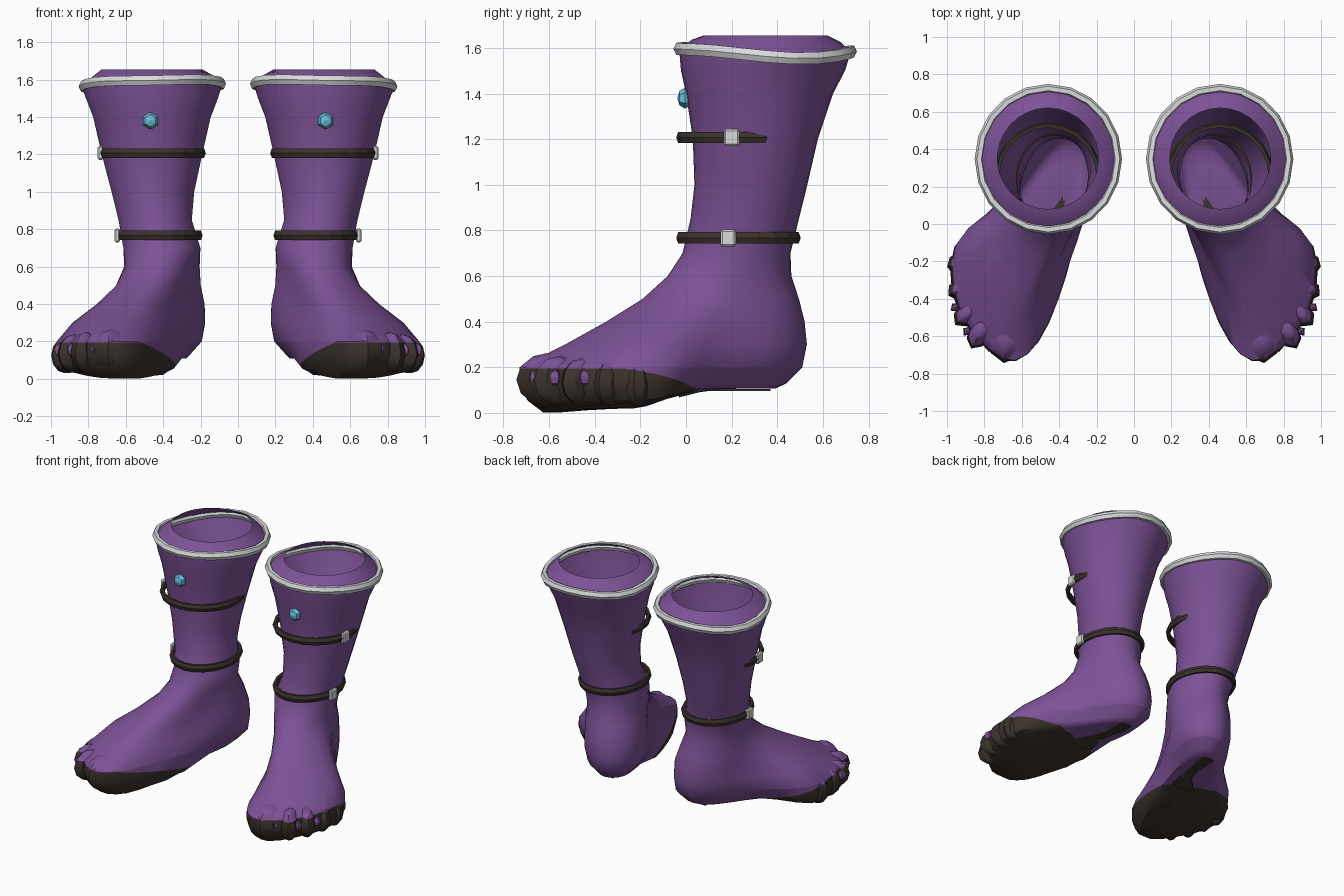
import bpy, bmesh, math
from mathutils import Vector, Matrix

if "Cube" in bpy.data.objects:
    bpy.data.objects.remove(bpy.data.objects["Cube"])

N = 30  # points around every slice of the boot


def material(name, rgb):
    m = bpy.data.materials.new(name)
    m.diffuse_color = (*rgb, 1)
    m.use_nodes = True
    m.node_tree.nodes["Principled BSDF"].inputs["Base Color"].default_value = m.diffuse_color
    return m


PURPLE = material("purple", (0.205, 0.085, 0.310))
BROWN = material("dark_brown", (0.045, 0.032, 0.025))
SILVER = material("silver", (0.70, 0.71, 0.72))
BLUE = material("blue", (0.14, 0.52, 0.68))


def finish(bm, name, mats, smooth=None, rule=None):
    """Turn a bmesh into an object mirrored across x = 0."""
    bmesh.ops.recalc_face_normals(bm, faces=bm.faces[:])
    if rule:
        for f in bm.faces:
            f.material_index = rule(f.calc_center_median())
    me = bpy.data.meshes.new(name)
    bm.to_mesh(me)
    bm.free()
    ob = bpy.data.objects.new(name, me)
    bpy.context.collection.objects.link(ob)
    for m in mats:
        me.materials.append(m)
    if smooth:
        bpy.ops.object.select_all(action='DESELECT')
        ob.select_set(True)
        bpy.context.view_layer.objects.active = ob
        bpy.ops.object.shade_smooth_by_angle(angle=math.radians(smooth))
    ob.modifiers.new("mirror", 'MIRROR').use_mirror_merge = False
    return ob


def bridge(bm, a, b):
    n = len(a)
    for i in range(n):
        bm.faces.new((a[i], a[(i + 1) % n], b[(i + 1) % n], b[i]))


def closed_curve(pts, steps):
    """Closed Catmull-Rom curve through the points."""
    out, n = [], len(pts)
    for i in range(n):
        p0, p1, p2, p3 = (Vector(pts[(i + k) % n]) for k in (-1, 0, 1, 2))
        for s in range(steps):
            t = s / steps
            out.append(0.5 * (2 * p1 + (p2 - p0) * t + (2 * p0 - 5 * p1 + 4 * p2 - p3) * t * t
                              + (3 * p1 - p0 - 3 * p2 + p3) * t ** 3))
    return out


def rim_wave(t):
    return (-0.007 * math.sin(t) - 0.014 * math.cos(t)
            + 0.010 * math.cos(2 * t) + 0.008 * math.cos(3 * t))


# Dark sole: everything below a level line and a slanted line
def sole_line(x, y):
    return 0.0135 + 0.14 * x - 0.17 * y


def sole_colour(c):
    return 1 if c.z < min(0.195, sole_line(c.x, c.y)) else 0


def cut_sole(bm):
    for co, no in (((0, 0, 0.195), (0, 0, 1)), ((0, 0, 0.0135), (-0.14, 0.17, 1))):
        bmesh.ops.bisect_plane(bm, geom=bm.verts[:] + bm.edges[:] + bm.faces[:],
                               plane_co=co, plane_no=no)


# Leg slices: height, centre x, half width, front y, back y
LEG = [(1.655, .46, .270, .08, .62), (1.62, .46, .33, .025, .68), (1.575, .46, .375, -.03, .722),
       (1.50, .46, .355, -.022, .697), (1.40, .46, .316, .00, .645), (1.20, .46, .270, .03, .578),
       (1.00, .455, .222, .037, .532), (.85, .443, .197, .02, .495), (.70, .407, .207, -.015, .458)]

# Foot slices: outline from heel, round the outer side, toes and inner side
FOOT = {
    .60: [(.39, .462), (.53, .39), (.605, .22), (.59, .06), (.53, -.04),
          (.43, -.08), (.33, -.04), (.255, .07), (.205, .22), (.27, .385)],
    .50: [(.37, .495), (.53, .415), (.63, .21), (.65, .03), (.60, -.11),
          (.49, -.19), (.38, -.12), (.28, .04), (.20, .21), (.235, .41)],
    .40: [(.35, .52), (.525, .43), (.64, .19), (.75, -.02), (.72, -.22),
          (.57, -.35), (.44, -.25), (.31, -.01), (.19, .21), (.20, .415)],
    .30: [(.34, .53), (.525, .43), (.68, .16), (.87, -.08), (.85, -.32),
          (.66, -.53), (.49, -.40), (.335, -.10), (.195, .19), (.19, .41)],
    .20: [(.345, .51), (.515, .41), (.705, .13), (.95, -.11), (.925, -.47),
          (.70, -.72), (.52, -.64), (.36, -.25), (.23, .15), (.20, .40)],
    .13: [(.355, .44), (.475, .365), (.68, .10), (.96, -.12), (.94, -.47),
          (.70, -.73), (.51, -.63), (.36, -.27), (.28, .12), (.26, .36)],
}


def floor_z(x, y):
    """Underside: raised heel and arch, lowest under the toes, lifted outward."""
    k = min(max((y + 0.2) / 0.25, 0), 1)
    toe = min(max((-0.35 - y) / 0.2, 0), 1)
    return 0.02 + 0.088 * k - 0.018 * toe + 0.10 * max(0, x - 0.70) * (1 - k)


# Boot: leg, foot and underside in one skin
bm = bmesh.new()
rings = []
for i, (z, xc, w, front, back) in enumerate(LEG):
    ring = []
    for k in range(N):
        t = math.tau * k / N
        dz = rim_wave(t) if i in (1, 2) else 0
        ring.append(bm.verts.new((xc + w * math.sin(t),
                                  (front + back) / 2 + (back - front) / 2 * math.cos(t), z + dz)))
    rings.append(ring)
for z, pts in FOOT.items():
    rings.append([bm.verts.new((p.x, p.y, z)) for p in closed_curve(pts, N // 10)])
mid = Vector((0.58, -0.20))
outline = closed_curve(FOOT[.13], N // 10)
for z, s in ((.055, .93), (.0, .80), (.0, .4)):
    row = [mid + (p - mid) * s for p in outline]
    rings.append([bm.verts.new((p.x, p.y, max(z, floor_z(p.x, p.y)))) for p in row])
for a, b in zip(rings, rings[1:]):
    bridge(bm, a, b)
bm.faces.new(rings[-1])
cut_sole(bm)
finish(bm, "boot", [PURPLE, BROWN], 50, sole_colour)

# Toes: centre x, y, z, length, half width, half height, heading in degrees from the front
TOES = [(.675, -.595, .145, .150, .110, .120, 8), (.812, -.555, .140, .125, .066, .110, 28),
        (.872, -.455, .135, .120, .064, .105, 45), (.905, -.335, .130, .100, .064, .100, 62),
        (.925, -.215, .125, .075, .066, .095, 80)]
for i, (x, y, z, ln, w, h, a) in enumerate(TOES):
    bm = bmesh.new()
    bmesh.ops.create_uvsphere(bm, u_segments=8, v_segments=6, radius=1)
    turn = Matrix.Rotation(math.radians(a), 4, 'Z')
    bm.transform(Matrix.Translation((x, y, z)) @ turn @ Matrix.Diagonal((w, ln, h, 1)))
    cut_sole(bm)
    finish(bm, f"toe_{i + 1}", [PURPLE, BROWN], 35, sole_colour)

# Purple skin showing between the claws
for i in range(3):
    (x0, y0, *_, a0), (x1, y1, *_, a1) = TOES[i], TOES[i + 1]
    a = math.radians((a0 + a1) / 2)
    bm = bmesh.new()
    bmesh.ops.create_uvsphere(bm, u_segments=4, v_segments=4, radius=1)
    bm.transform(Matrix.Translation(((x0 + x1) / 2 + .085 * math.sin(a),
                                     (y0 + y1) / 2 - .085 * math.cos(a), .155))
                 @ Matrix.Rotation(a, 4, 'Z') @ Matrix.Diagonal((.026, .030, .036, 1)))
    finish(bm, f"toe_gap_{i + 1}", [PURPLE])

# Narrow sole strip under the arch
bm = bmesh.new()
strip = [(.37, -.03), (.375, .08), (.36, .20), (.335, .30), (.335, .37),
         (.415, .37), (.42, .30), (.42, .20), (.46, .08), (.58, -.03)]
low = [bm.verts.new((x, y, floor_z(x, y) - .012)) for x, y in strip]
high = [bm.verts.new((x, y, floor_z(x, y) - .004)) for x, y in strip]
bridge(bm, low, high)
for i in range(4):
    for row in (low, high):
        bm.faces.new((row[i], row[i + 1], row[8 - i], row[9 - i]))
finish(bm, "sole_strip", [BROWN])


def band(name, mat, centre, radii, profile, n, wave=lambda t: 0, smooth=None):
    """Sweep a small closed profile around an upright ellipse."""
    bm = bmesh.new()
    loops = []
    for k in range(n):
        t = math.tau * k / n
        loops.append([bm.verts.new((centre[0] + (radii[0] + dr) * math.sin(t),
                                    centre[1] + (radii[1] + dr) * math.cos(t),
                                    centre[2] + dz + wave(t))) for dr, dz in profile])
    for k in range(n):
        bridge(bm, loops[k], loops[(k + 1) % n])
    finish(bm, name, [mat], smooth)


# Collar trim and the two straps
trim = [(.024 * math.cos(math.tau * k / 6), .030 * math.sin(math.tau * k / 6)) for k in range(6)]
band("collar_trim", SILVER, (.458, .347, 1.580), (.370, .378), trim, 20, rim_wave, 35)
strap = [(-.014, -.023), (.004, -.025), (.013, 0), (.004, .025), (-.014, .023)]
band("upper_strap", BROWN, (.46, .25, 1.207), (.275, .28), strap, 20)
band("lower_strap", BROWN, (.42, .23, .767), (.218, .26), strap, 20)

# Buckles
for name, loc in (("upper_buckle", (.735, .20, 1.207)), ("lower_buckle", (.645, .185, .767))):
    bm = bmesh.new()
    bmesh.ops.create_cube(bm, size=1)
    bm.transform(Matrix.Translation(loc) @ Matrix.Diagonal((.030, .068, .074, 1)))
    bmesh.ops.bevel(bm, geom=bm.edges[:], offset=.008, segments=1, affect='EDGES')
    finish(bm, name, [SILVER])

# Front gem
bm = bmesh.new()
bmesh.ops.create_uvsphere(bm, u_segments=6, v_segments=4, radius=1)
bm.transform(Matrix.Translation((.468, -.004, 1.38)) @ Matrix.Rotation(math.pi / 2, 4, 'X')
             @ Matrix.Diagonal((.046, .046, .034, 1)))
finish(bm, "gem", [BLUE])
